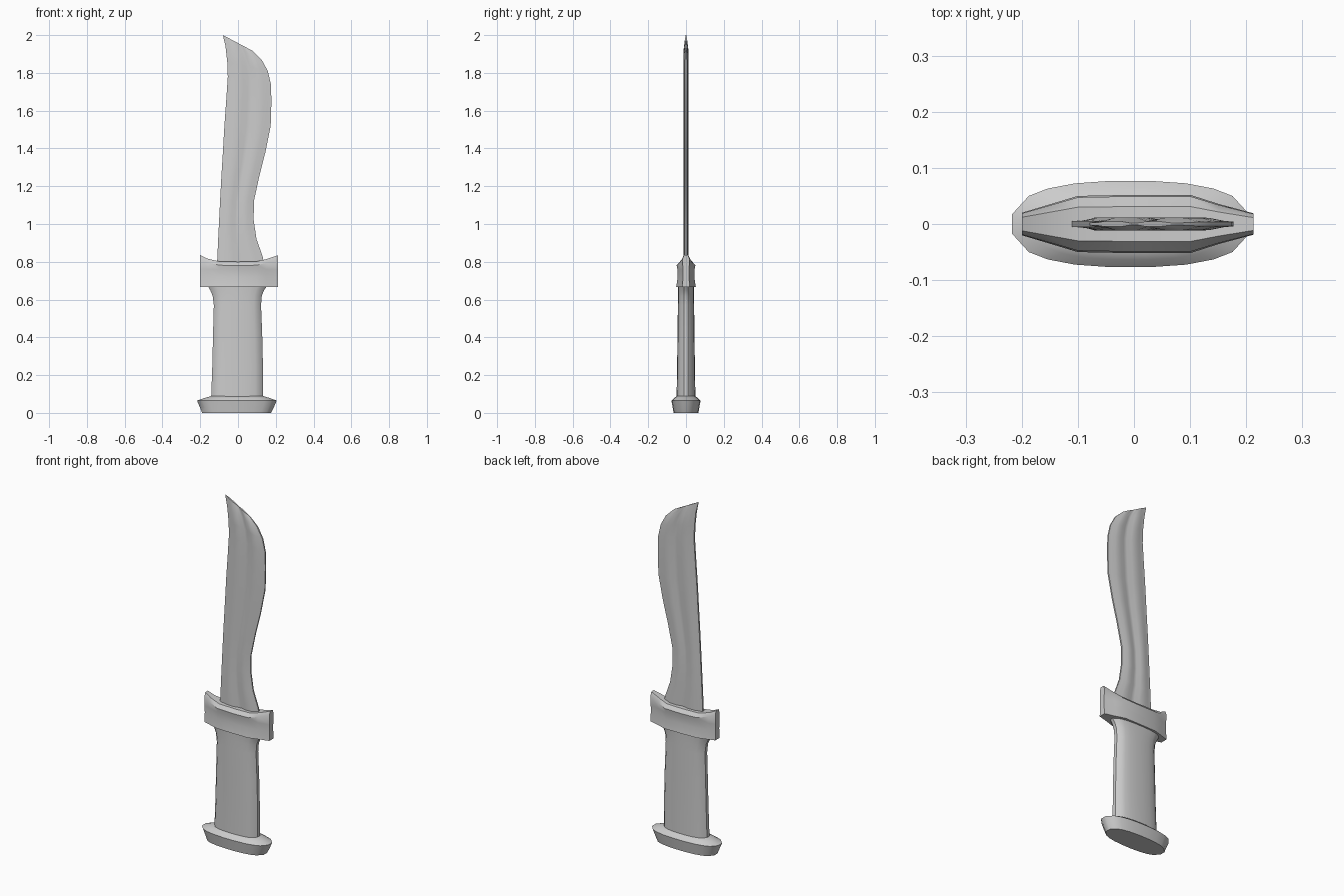
import bpy, bmesh, math
from mathutils import Vector

cube = bpy.data.objects.get("Cube")
if cube:
    bpy.data.objects.remove(cube)

steel = bpy.data.materials.new("light_grey")
steel.use_nodes = True
GREY = (0.6, 0.6, 0.6, 1)
steel.diffuse_color = GREY
steel.node_tree.nodes["Principled BSDF"].inputs["Base Color"].default_value = GREY


def loft(name, rings, angle):
    """Skin a list of equal-length closed rings and cap both ends."""
    bm = bmesh.new()
    loops = [[bm.verts.new(p) for p in ring] for ring in rings]
    for a, b in zip(loops, loops[1:]):
        for i in range(len(a)):
            j = (i + 1) % len(a)
            bm.faces.new((a[i], a[j], b[j], b[i]))
    bm.faces.new(loops[0])
    bm.faces.new(loops[-1])
    bmesh.ops.recalc_face_normals(bm, faces=bm.faces)
    mesh = bpy.data.meshes.new(name)
    bm.to_mesh(mesh)
    bm.free()
    mesh.materials.append(steel)
    obj = bpy.data.objects.new(name, mesh)
    bpy.context.collection.objects.link(obj)
    bpy.ops.object.select_all(action="DESELECT")
    obj.select_set(True)
    bpy.context.view_layer.objects.active = obj
    bpy.ops.object.shade_smooth_by_angle(angle=math.radians(angle))


def mirrored(quarter):
    """Complete a quarter outline (from the side to the front) into a closed one."""
    half = quarter + [(-x, y) for x, y in reversed(quarter)]
    return half + [(x, -y) for x, y in reversed(half)]


def upright(outline, stations):
    """Rings from (z, left, right, half depth) rows."""
    return [[((l + r) / 2 + u * (r - l) / 2, v * d, z) for u, v in outline]
            for z, l, r, d in stations]


OVAL = mirrored([(1, .23), (.86, .65), (.7, .82), (.47, .94), (.16, 1)])

# Pommel: flared foot with a sloping top
loft("pommel", upright(OVAL, [
    (0, -.19, .175, .066), (.03, -.202, .19, .071), (.065, -.217, .205, .077),
    (.078, -.18, .17, .064), (.09, -.138, .13, .047)]), 40)

# Grip: slightly tapered, flaring into the guard
loft("grip", upright(OVAL, [
    (.08, -.142, .133, .05), (.25, -.136, .132, .047), (.42, -.132, .128, .045),
    (.57, -.128, .122, .043), (.62, -.134, .126, .042), (.65, -.147, .138, .042),
    (.68, -.165, .16, .042)]), 40)

# Guard: pinched block swept along x, with raised horns
guard = []
for x, top, depth in [(-.2, .835, .02), (-.16, .816, .032), (-.1, .802, .05),
                      (0, .8, .052), (.1, .802, .052), (.15, .814, .036), (.213, .835, .019)]:
    side = [(.667, 1), (.72, .84), (.76, .88), (top - .02, .95), (top, .6)]
    guard.append([(x, depth * k, z) for z, k in side]
                 + [(x, -depth * k, z) for z, k in reversed(side)])
loft("guard", guard, 35)

# Blade: swept section with a thin spine, a central fuller and a thin edge
SECTION = [(0, .005), (.1, .007), (.18, .012), (.36, .012), (.47, .005),
           (.56, .005), (.66, .012), (.82, .011), (.92, .006), (1, .004)]
SPINE_EDGE = [
    ((-.112, .77), (.143, .77)), ((-.109, .83), (.13, .83)), ((-.105, .92), (.098, .92)),
    ((-.1, 1.02), (.083, 1.02)), ((-.095, 1.12), (.084, 1.12)), ((-.088, 1.25), (.112, 1.25)),
    ((-.08, 1.38), (.145, 1.38)), ((-.072, 1.52), (.173, 1.52)), ((-.062, 1.66), (.177, 1.65)),
    ((-.054, 1.78), (.174, 1.74)), ((-.057, 1.86), (.158, 1.81)),
    ((-.066, 1.94), (.125, 1.87)), ((-.08, 2), (.075, 1.918))]
blade = []
for i, (spine, edge) in enumerate(SPINE_EDGE):
    s = Vector((spine[0], 0, spine[1]))
    e = Vector((edge[0], 0, edge[1]))
    thin = 0.4 if i == len(SPINE_EDGE) - 1 else 1
    front = [s.lerp(e, u) - Vector((0, t * thin, 0)) for u, t in SECTION]
    back = [s.lerp(e, u) + Vector((0, t * thin, 0)) for u, t in reversed(SECTION)]
    blade.append(front + back)
loft("blade", blade, 40)
